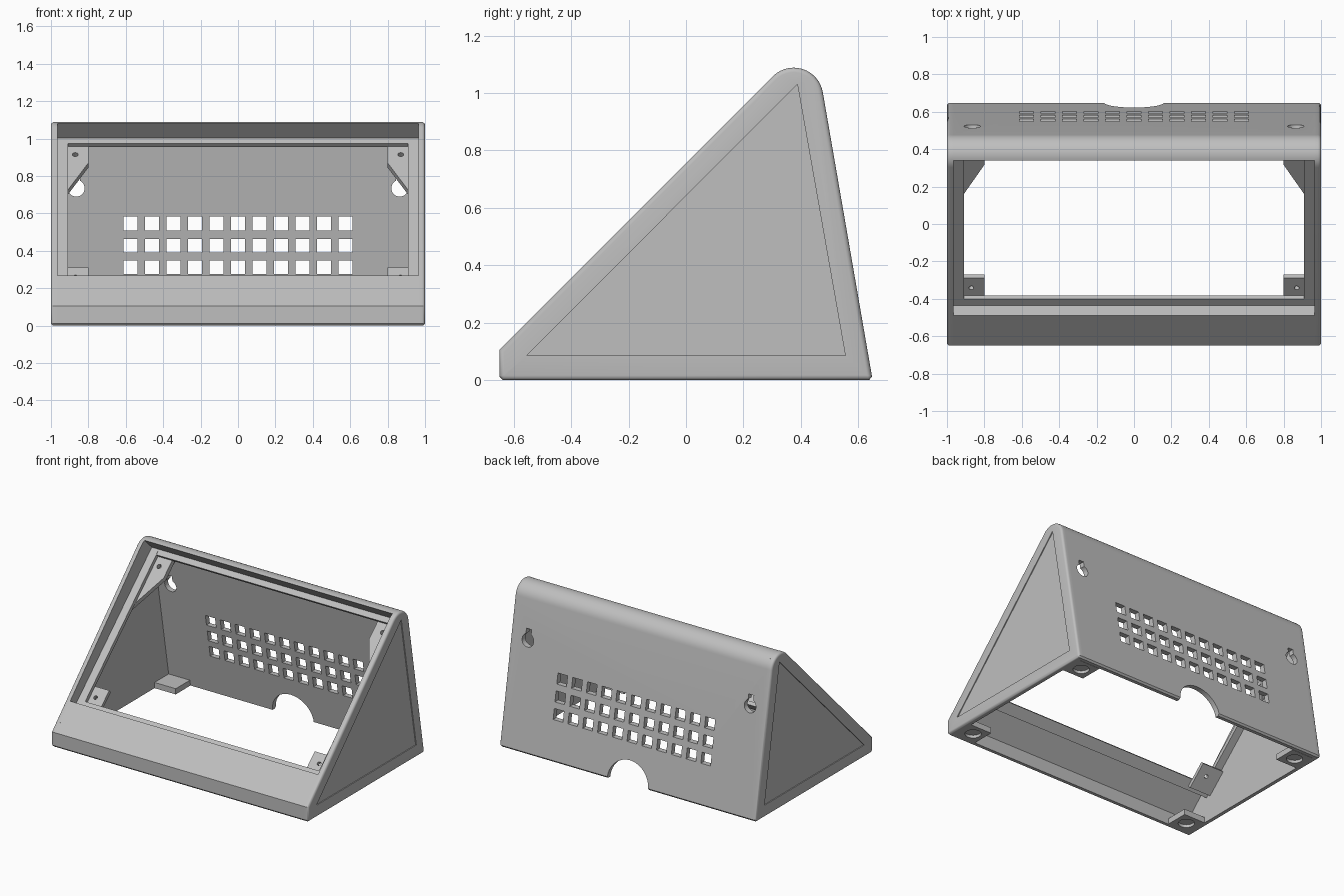
import bpy, bmesh, math
from mathutils import Vector

cube = bpy.data.objects.get("Cube")
if cube:
    bpy.data.objects.remove(cube, do_unlink=True)

grey = bpy.data.materials.new("light_grey_plastic")
grey.use_nodes = True
colour = (0.52, 0.52, 0.52, 1)
grey.diffuse_color = colour
grey.node_tree.nodes["Principled BSDF"].inputs["Base Color"].default_value = colour


def solid(name, points, vec, bevel=0):
    """Extrude a planar outline along a vector; optionally round the far rim."""
    bm = bmesh.new()
    base = bm.faces.new([bm.verts.new(p) for p in points])
    out = bmesh.ops.extrude_face_region(bm, geom=[base], use_keep_orig=True)
    far = [v for v in out["geom"] if isinstance(v, bmesh.types.BMVert)]
    bmesh.ops.translate(bm, verts=far, vec=vec)
    bmesh.ops.recalc_face_normals(bm, faces=bm.faces)
    if bevel:
        rim = [e for e in bm.edges if e.verts[0] in far and e.verts[1] in far]
        bmesh.ops.bevel(bm, geom=rim, offset=bevel, segments=4, profile=0.5,
                        affect='EDGES')
    mesh = bpy.data.meshes.new(name)
    bm.to_mesh(mesh)
    bm.free()
    mesh.materials.append(grey)
    obj = bpy.data.objects.new(name, mesh)
    bpy.context.collection.objects.link(obj)
    return obj


def prism(name, outline, x0, x1, bevel=0):
    return solid(name, [(x0, y, z) for y, z in outline], Vector((x1 - x0, 0, 0)), bevel)


def box(name, x0, x1, y0, y1, z0, z1):
    return prism(name, [(y0, z0), (y1, z0), (y1, z1), (y0, z1)], x0, x1)


def rod(centre, radius, axis, length, sides=32):
    """Cylinder cutter centred on a point."""
    axis = Vector(axis).normalized()
    side = Vector((1, 0, 0)) if abs(axis.x) < 0.5 else Vector((0, 1, 0))
    up = axis.cross(side)
    start = Vector(centre) - axis * length / 2
    ring = [start + radius * (side * math.cos(a) + up * math.sin(a))
            for a in (2 * math.pi * i / sides for i in range(sides))]
    return solid("cutter", ring, axis * length)


def cut(obj, cutters):
    bpy.context.view_layer.objects.active = obj
    for c in cutters:
        c.hide_render = True
        mod = obj.modifiers.new("cut", 'BOOLEAN')
        mod.operation = 'DIFFERENCE'
        mod.solver = 'EXACT'
        mod.object = c
        bpy.ops.object.modifier_apply(modifier=mod.name)
        bpy.data.objects.remove(c, do_unlink=True)


def arc(start, end, n=14):
    angles = [math.radians(start + (end - start) * i / n) for i in range(n + 1)]
    return [(0.375 + 0.103 * math.cos(a), 0.985 + 0.103 * math.sin(a)) for a in angles]


def ledge_y(z):
    return -0.435 + (z - 0.212) * 1.081


def back_y(z):
    return 0.614 - 0.176 * z


WALL = 0.965
parts = []

# Front lip with the lower screen ledge
front = prism("front_lip", [
    (-0.638, 0), (-0.65, 0.012), (-0.65, 0.105), (-0.488, 0.267), (-0.435, 0.212),
    (-0.4, 0.245), (-0.382, 0.227), (-0.435, 0.172), (-0.49, 0.215),
    (-0.615, 0.09), (-0.615, 0)], -WALL, WALL)
parts.append(front)

# Back wall with rounded top and the upper screen ledge
back = prism("back_wall", [(0.638, 0), (0.648, 0.012)] + arc(10, 110) + [
    (0.42, 1.003), (0.392, 0.975), (0.412, 0.955),
    (back_y(0.955), 0.955), (back_y(0), 0)], -WALL, WALL)
parts.append(back)

# Vent grid, cable arch and keyhole hangers through the back wall
cutters = [box("cutter", x - 0.0375, x + 0.0375, 0.4, 0.8, z - 0.0365, z + 0.0365)
           for x in (0.115 * i for i in range(-5, 6)) for z in (0.312, 0.428, 0.546)]
cutters.append(rod((0, 0.63, 0), 0.16, (0, 1, 0), 0.4, 48))
for s in (1, -1):
    cutters.append(rod((s * 0.865, 0.5, 0.735), 0.045, (0, 1, 0), 0.3))
    cutters.append(box("cutter", s * 0.865 - 0.02, s * 0.865 + 0.02, 0.4, 0.7, 0.735, 0.81))
cut(back, cutters)

outline = [(-0.638, 0), (-0.65, 0.012), (-0.65, 0.105)] + arc(135, 10) + [
    (0.648, 0.012), (0.638, 0)]
panel = [(-0.555, 0.085), (0.555, 0.085), (0.388, 1.03)]

for s, side in ((1, "left"), (-1, "right")):
    # Side wall with a shallow triangular recess
    wall = prism(side + "_side_wall", outline, s * WALL, s, 0.016)
    cut(wall, [prism("cutter", panel, s * 0.994, s * 1.1)])

    # Side screen ledge
    ledge = prism(side + "_ledge", [(-0.435, 0.212), (0.42, 1.003),
                                    (0.44, 0.983), (-0.415, 0.192)], s * 0.91, s * WALL)

    # Upper gusset and lower tab, each with a screw hole
    corners = [(WALL, 0.97), (0.8, 0.97), (0.8, 0.87), (0.91, 0.725), (WALL, 0.655)]
    gusset = solid(side + "_upper_gusset",
                   [(s * x, ledge_y(z) + 0.04, z) for x, z in corners],
                   Vector((0, 0.025, -0.025)))
    cut(gusset, [rod((s * 0.87, ledge_y(0.91) + 0.05, 0.91), 0.015, (0, 1, -1), 0.15)])
    corners = [(WALL, 0.31), (0.8, 0.31), (0.8, 0.19), (WALL, 0.19)]
    tab = solid(side + "_lower_tab",
                [(s * x, ledge_y(z) + 0.04, z) for x, z in corners],
                Vector((0, 0.018, -0.018)))
    cut(tab, [rod((s * 0.87, -0.34, 0.26), 0.013, (0, 1, -1), 0.15)])
    parts += [wall, ledge, gusset, tab]

    # Corner foot plates with round pad recesses
    for end, y0, y1 in (("front", -0.615, -0.455), ("back", 0.45, 0.612)):
        foot = box(side + "_" + end + "_foot_plate", s * 0.8, s * WALL, y0, y1, 0, 0.04)
        cut(foot, [rod((s * 0.882, (y0 + y1) / 2, 0), 0.052, (0, 0, 1), 0.04)])
        parts.append(foot)

# Smooth rounded surfaces, keep creases sharp
bpy.ops.object.select_all(action='DESELECT')
for p in parts:
    p.select_set(True)
bpy.context.view_layer.objects.active = parts[0]
bpy.ops.object.shade_smooth_by_angle(angle=math.radians(30))
